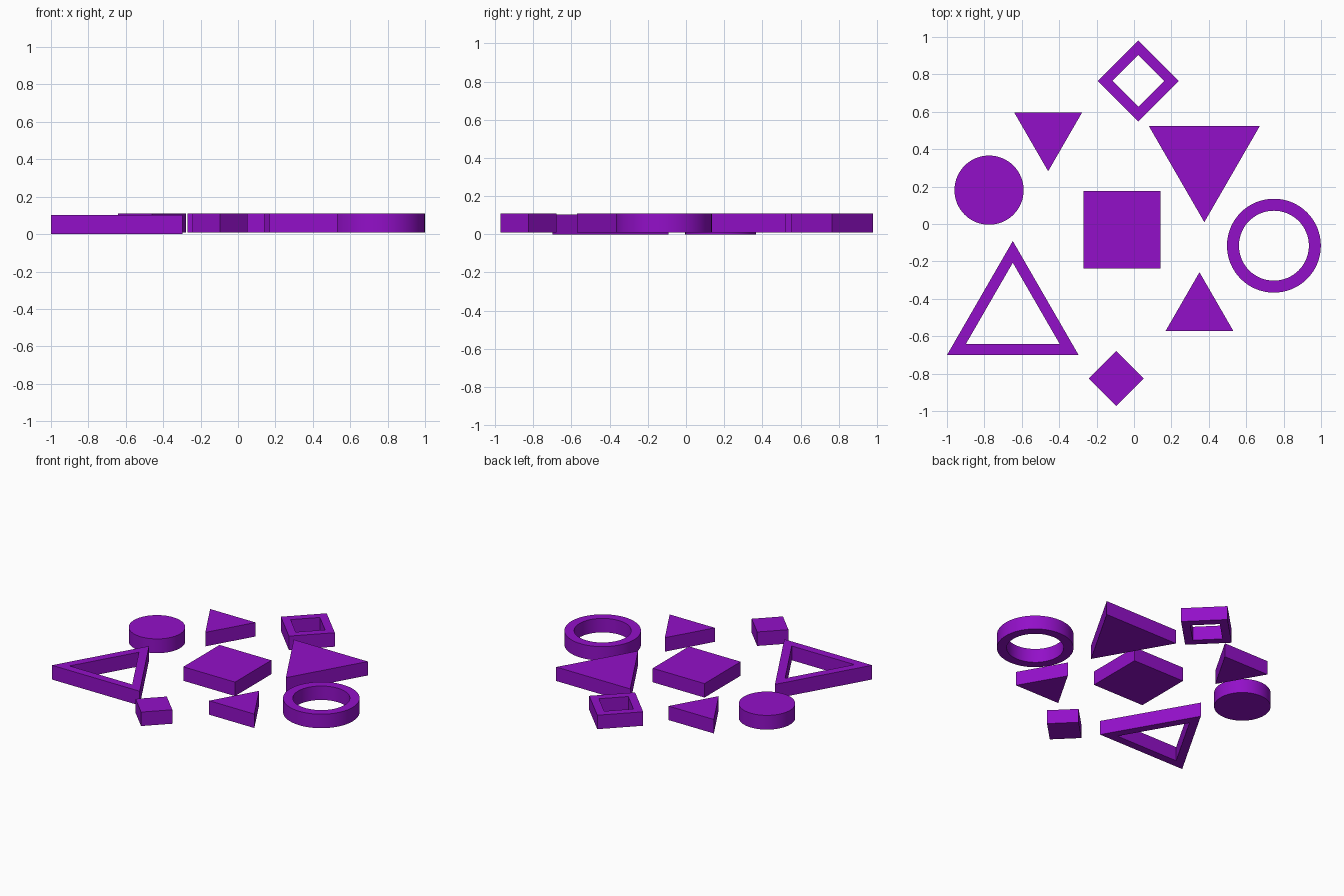
import bpy, bmesh, math

if "Cube" in bpy.data.objects:
    bpy.data.objects.remove(bpy.data.objects["Cube"])

mat = bpy.data.materials.new("purple")
mat.diffuse_color = (0.29, 0.005, 0.58, 1)
mat.use_nodes = True
mat.node_tree.nodes["Principled BSDF"].inputs["Base Color"].default_value = mat.diffuse_color

LOW, HIGH = (0.0, 0.103), (0.009, 0.11)


def piece(name, x, y, sides, radius, start, span, hole=0):
    """Regular polygon prism; hole is the radius of a concentric opening."""
    bm = bmesh.new()

    def loop(r, z):
        angles = [math.radians(start) + math.tau * i / sides for i in range(sides)]
        return [bm.verts.new((r * math.cos(a), r * math.sin(a), z)) for a in angles]

    def bridge(a, b):
        for i in range(sides):
            j = (i + 1) % sides
            bm.faces.new((a[i], a[j], b[j], b[i]))

    bottom, top = loop(radius, span[0]), loop(radius, span[1])
    bridge(bottom, top)
    if hole:
        in_bottom, in_top = loop(hole, span[0]), loop(hole, span[1])
        bridge(top, in_top)
        bridge(in_top, in_bottom)
        bridge(in_bottom, bottom)
    else:
        bm.faces.new(top)
        bm.faces.new(bottom[::-1])
    bmesh.ops.recalc_face_normals(bm, faces=bm.faces)
    mesh = bpy.data.meshes.new(name)
    bm.to_mesh(mesh)
    bm.free()
    mesh.materials.append(mat)
    obj = bpy.data.objects.new(name, mesh)
    obj.location = (x, y, 0)
    bpy.context.collection.objects.link(obj)
    # Round pieces get smooth walls with crisp rims
    if sides > 8:
        bpy.ops.object.select_all(action='DESELECT')
        obj.select_set(True)
        bpy.context.view_layer.objects.active = obj
        bpy.ops.object.shade_smooth_by_angle(angle=math.radians(30))
    return obj


# Square pieces
piece("centre_square", -0.064, -0.031, 4, 0.207 * math.sqrt(2), 45, HIGH)
piece("small_diamond", -0.095, -0.825, 4, 0.147, 0, HIGH)
piece("diamond_frame", 0.023, 0.765, 4, 0.216, 0, HIGH, hole=0.138)

# Triangular pieces
piece("small_triangle_down", -0.459, 0.492, 3, 0.21, -90, HIGH)
piece("large_triangle_down", 0.376, 0.352, 3, 0.342, -90, HIGH)
piece("small_triangle_up", 0.35, -0.467, 3, 0.209, 90, HIGH)
piece("triangle_frame", -0.648, -0.497, 3, 0.406, 90, LOW, hole=0.29)

# Round pieces
piece("disc", -0.775, 0.181, 64, 0.185, 0, LOW)
piece("ring", 0.748, -0.116, 64, 0.251, 0, HIGH, hole=0.187)
